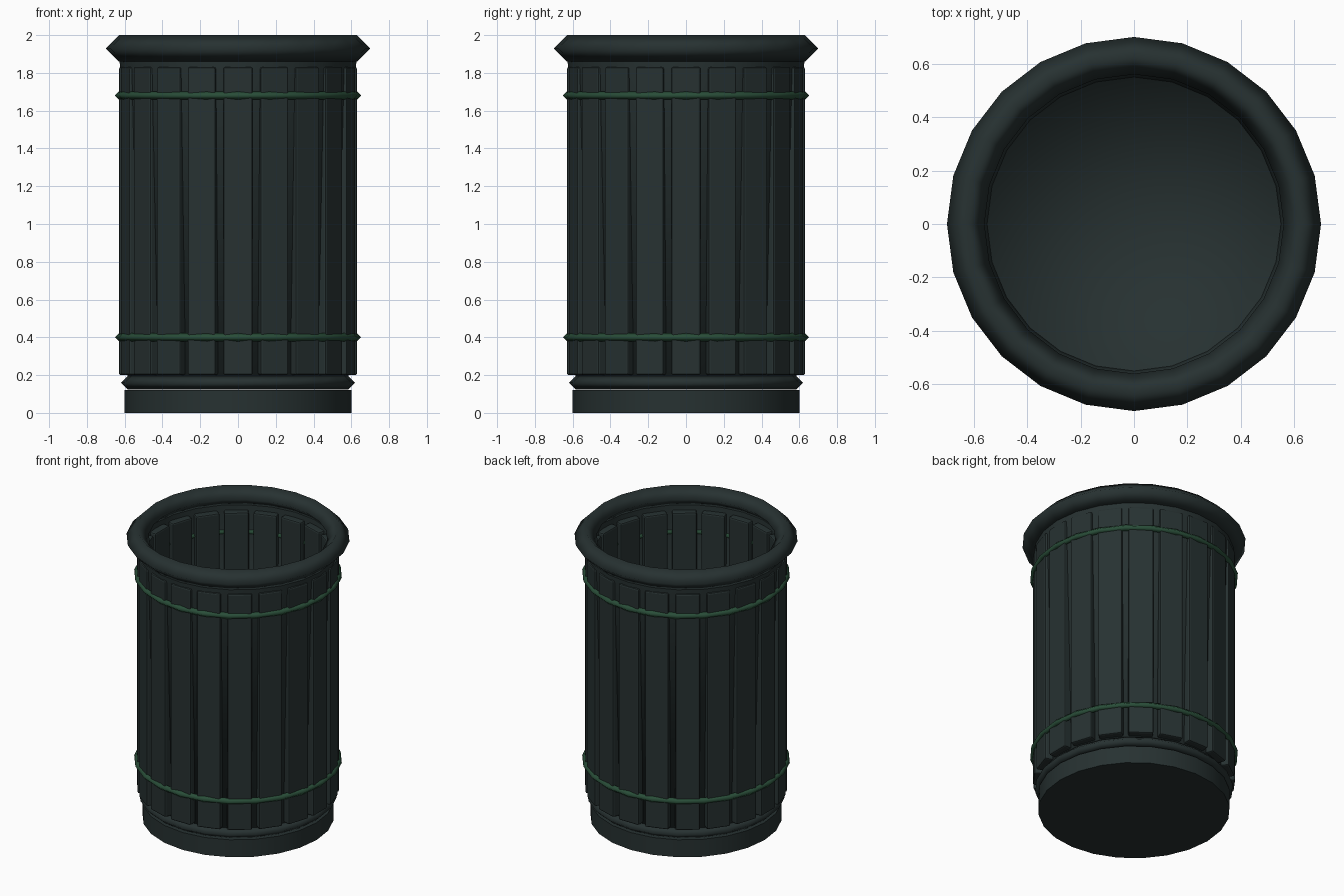
import bpy, bmesh, math
from mathutils import Matrix

cube = bpy.data.objects.get("Cube")
if cube:
    bpy.data.objects.remove(cube, do_unlink=True)

SIDES = 24


def material(name, color):
    m = bpy.data.materials.new(name)
    m.use_nodes = True
    m.diffuse_color = color
    m.node_tree.nodes["Principled BSDF"].inputs["Base Color"].default_value = color
    return m


body_paint = material("dark slate", (0.02, 0.031, 0.031, 1))
hoop_paint = material("dark green", (0.022, 0.075, 0.04, 1))


def finish(bm, name, mat, smooth):
    mesh = bpy.data.meshes.new(name)
    bm.to_mesh(mesh)
    bm.free()
    mesh.materials.append(mat)
    for p in mesh.polygons:
        p.use_smooth = smooth
    obj = bpy.data.objects.new(name, mesh)
    bpy.context.collection.objects.link(obj)
    return obj


def lathe(name, profile, mat, closed=False):
    """Turn (radius, height) points around z; radius 0 becomes a pole."""
    bm = bmesh.new()
    verts = [bm.verts.new((r, 0, z)) for r, z in profile]
    pairs = list(zip(verts, verts[1:]))
    if closed:
        pairs.append((verts[-1], verts[0]))
    edges = [bm.edges.new(p) for p in pairs]
    bmesh.ops.spin(bm, geom=verts + edges, cent=(0, 0, 0), axis=(0, 0, 1),
                   angle=math.tau, steps=SIDES, use_duplicate=False)
    bmesh.ops.remove_doubles(bm, verts=bm.verts, dist=0.0005)
    bmesh.ops.recalc_face_normals(bm, faces=bm.faces)
    return finish(bm, name, mat, True)


def ring(name, major, minor, z, mat):
    """Four-sided ring with a smooth-shaded diamond section."""
    section = [(major + minor, z), (major, z + minor),
               (major - minor, z), (major, z - minor)]
    return lathe(name, section, mat, closed=True)


# Base drum with sharp rims
bm = bmesh.new()
bmesh.ops.create_cone(bm, cap_ends=True, segments=SIDES, radius1=0.6, radius2=0.6,
                      depth=0.12, matrix=Matrix.Translation((0, 0, 0.06)))
base = finish(bm, "base", body_paint, True)
for p in base.data.polygons:
    p.use_smooth = abs(p.normal.z) < 0.5

# Tapered shell with a softly shaded floor
lathe("shell", [(0, 0.16), (0.585, 0.16), (0.628, 1.93)], body_paint)

# Rim and foot ring
ring("rim", 0.63, 0.07, 1.93, body_paint)
ring("foot_ring", 0.585, 0.035, 0.16, body_paint)

# Green hoops
ring("upper_hoop", 0.63, 0.022, 1.68, hoop_paint)
ring("lower_hoop", 0.63, 0.022, 0.40, hoop_paint)

# Upright slats, straight while the shell widens behind them
SLATS = 20
bm = bmesh.new()
for i in range(SLATS):
    place = (Matrix.Rotation(math.tau * i / SLATS, 4, 'Z')
             @ Matrix.Translation((0.602, 0, 1.015))
             @ Matrix.Diagonal((0.056, 0.155, 1.63, 1)))
    bmesh.ops.create_cube(bm, size=1, matrix=place)
slats = finish(bm, "slats", body_paint, False)
bevel = slats.modifiers.new("soft_edges", 'BEVEL')
bevel.width = 0.01
bevel.segments = 2
